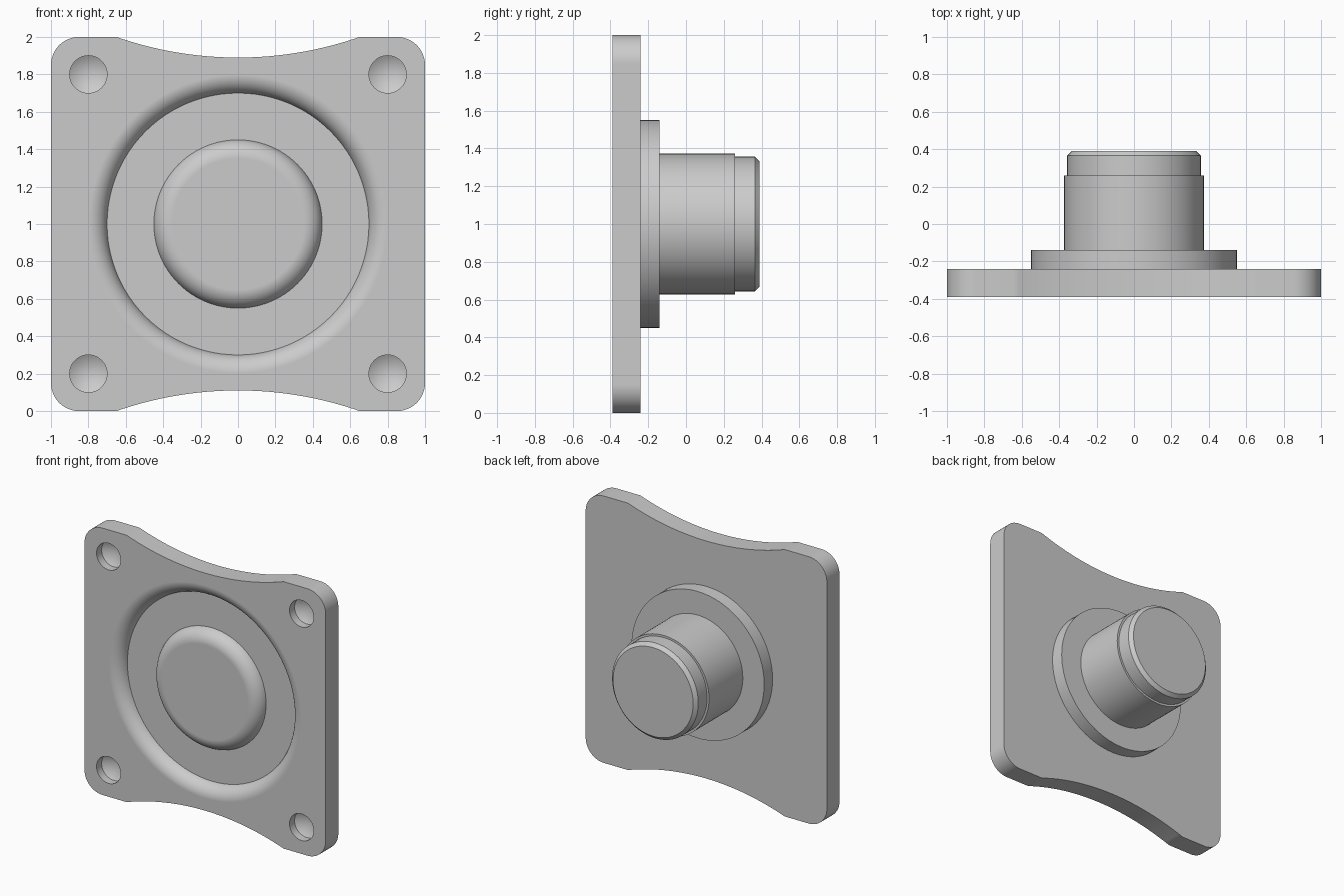
import bpy, bmesh
from math import sin, cos, pi, radians, sqrt, asin, acos
from mathutils import Matrix, Vector

cube = bpy.data.objects.get("Cube")
if cube:
    bpy.data.objects.remove(cube, do_unlink=True)

FRONT, BACK, MID = -0.39, -0.24, 1.0

steel = bpy.data.materials.new("plain grey")
steel.use_nodes = True
grey = (0.6, 0.6, 0.6, 1)
steel.diffuse_color = grey
steel.node_tree.nodes["Principled BSDF"].inputs["Base Color"].default_value = grey


def make(name, bm):
    bmesh.ops.recalc_face_normals(bm, faces=bm.faces)
    mesh = bpy.data.meshes.new(name)
    bm.to_mesh(mesh)
    bm.free()
    mesh.materials.append(steel)
    obj = bpy.data.objects.new(name, mesh)
    bpy.context.collection.objects.link(obj)
    return obj


def lathe(name, profile, x=0, z=MID, steps=96, closed=False):
    """Turn (radius, y) points around an axis along y."""
    bm = bmesh.new()
    verts = [bm.verts.new((x + r, y, z)) for r, y in profile]
    pairs = list(zip(verts, verts[1:] + verts[:1]))
    edges = [bm.edges.new(p) for p in (pairs if closed else pairs[:-1])]
    bmesh.ops.spin(bm, geom=verts + edges, cent=(x, 0, z), axis=(0, 1, 0),
                   angle=2 * pi, steps=steps)
    bmesh.ops.remove_doubles(bm, verts=bm.verts, dist=1e-4)
    return make(name, bm)


def activate(obj):
    bpy.ops.object.select_all(action='DESELECT')
    obj.select_set(True)
    bpy.context.view_layer.objects.active = obj


def smooth(obj):
    activate(obj)
    bpy.ops.object.shade_smooth_by_angle(angle=radians(25))
    mod = obj.modifiers.new("flat_face_normals", 'WEIGHTED_NORMAL')
    mod.keep_sharp = True


def cut(obj, cutter):
    mod = obj.modifiers.new("cut", 'BOOLEAN')
    mod.operation, mod.solver, mod.object = 'DIFFERENCE', 'EXACT', cutter
    activate(obj)
    bpy.ops.object.modifier_apply(modifier=mod.name)
    bpy.data.objects.remove(cutter, do_unlink=True)


# Plate outline: rounded corners, with shallow arcs in the top and bottom
corner, half, sag = 0.15, 0.65, 0.11
radius = (half ** 2 + sag ** 2) / (2 * sag)
sweep = asin(half / radius)
top = []
for i in range(13):
    a = pi / 2 * i / 12
    top.append((1 - corner + corner * cos(a), 1 - corner + corner * sin(a)))
for i in range(33):
    a = sweep * (1 - i / 16)
    top.append((radius * sin(a), 1 - sag + radius - radius * cos(a)))
for i in range(13):
    a = pi / 2 * (1 + i / 12)
    top.append((corner - 1 + corner * cos(a), 1 - corner + corner * sin(a)))
outline = top + [(-x, -z) for x, z in top]

bm = bmesh.new()
face = bm.faces.new([bm.verts.new((x, FRONT, MID + z)) for x, z in outline])
ext = bmesh.ops.extrude_face_region(bm, geom=[face])
moved = [v for v in ext["geom"] if isinstance(v, bmesh.types.BMVert)]
bmesh.ops.translate(bm, verts=moved, vec=(0, BACK - FRONT, 0))
plate = make("mounting_plate", bm)

# Ring groove with rounded lips around the round centre boss
depth, lip = 0.08, 0.1
end = acos((lip - depth) / lip)
reach = lip * sin(end)
arc = [(lip * sin(end * i / 10), FRONT + lip - lip * cos(end * i / 10))
       for i in range(11)]
inner = [(0.45 - reach + r, y) for r, y in arc]
outer = [(0.7 + reach - r, y) for r, y in reversed(arc)]
above = FRONT - 0.1
groove = ([(inner[0][0], above)] + inner + outer + [(outer[-1][0], above)])
cut(plate, lathe("groove_cutter", groove, closed=True))

# Blind drilled holes with conical bottoms
for x in (-0.8, 0.8):
    for z in (0.2, 1.8):
        drill = [(0, above), (0.1, above), (0.1, FRONT + 0.06), (0, FRONT + 0.12)]
        cut(plate, lathe("drill_cutter", drill, x, z, steps=40))
smooth(plate)

# Stepped round shaft on the back, with a chamfered end
smooth(lathe("shaft_flange", [(0.55, BACK), (0.55, -0.14), (0.37, -0.14)]))
smooth(lathe("shaft", [(0.373, -0.14), (0.373, 0.26), (0.357, 0.26),
                       (0.357, 0.365), (0.332, 0.39), (0, 0.39)]))
